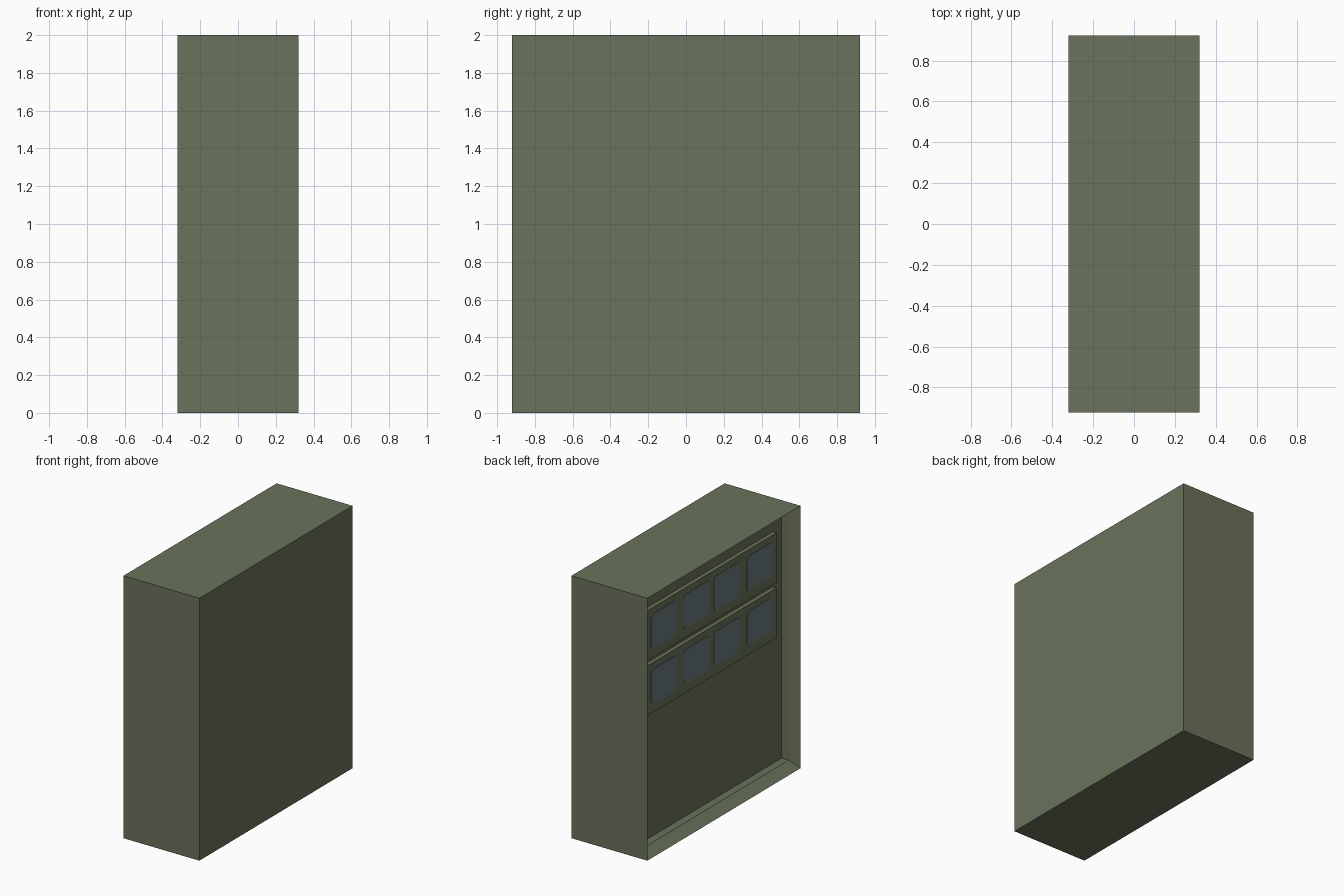
import bpy, bmesh, math

if "Cube" in bpy.data.objects:
    bpy.data.objects.remove(bpy.data.objects["Cube"])

def material(name, rgb):
    m = bpy.data.materials.new(name)
    m.diffuse_color = (*rgb, 1)
    m.use_nodes = True
    m.node_tree.nodes["Principled BSDF"].inputs["Base Color"].default_value = m.diffuse_color
    return m

GREEN = material("olive_green", (0.144, 0.168, 0.105))
GLASS = material("blue_grey_glass", (0.15, 0.198, 0.212))

def make(name, rings, mat):
    """Join a series of matching rings into a closed solid."""
    bm = bmesh.new()
    loops = [[bm.verts.new(p) for p in r] for r in rings]
    n = len(loops[0])
    for a, b in zip(loops, loops[1:]):
        for i in range(n):
            j = (i + 1) % n
            bm.faces.new((a[i], a[j], b[j], b[i]))
    bm.faces.new(loops[0])
    bm.faces.new(loops[-1])
    bmesh.ops.recalc_face_normals(bm, faces=bm.faces)
    me = bpy.data.meshes.new(name)
    bm.to_mesh(me)
    bm.free()
    me.materials.append(mat)
    ob = bpy.data.objects.new(name, me)
    bpy.context.collection.objects.link(ob)
    return ob

def rect(x, y0, y1, z0, z1):
    return [(x, y0, z0), (x, y1, z0), (x, y1, z1), (x, y0, z1)]

def rounded(x, yc, zc, hw, hh, r, seg=3):
    pts = []
    for k, (sy, sz) in enumerate(((1, 1), (-1, 1), (-1, -1), (1, -1))):
        for i in range(seg + 1):
            a = math.pi / 2 * (k + i / seg)
            pts.append((x, yc + sy * (hw - r) + r * math.cos(a),
                        zc + sz * (hh - r) + r * math.sin(a)))
    return pts

# Housing: block with a splayed frame and straight recess on the -x side
BACK = -0.185
FACE = -0.216
inner = (-0.887, 0.887, 0.055, 1.945)
make("housing", [rect(0.32, -0.922, 0.922, 0, 2),
                 rect(-0.32, -0.922, 0.922, 0, 2),
                 rect(-0.244, *inner),
                 rect(BACK, *inner)], GREEN)

# Two raised panels, each with four rounded panes
for row, zc in enumerate((1.63, 1.21)):
    make(f"panel_{row}", [rect(BACK + 0.005, -0.78, 0.78, zc - 0.19, zc + 0.19),
                          rect(FACE, -0.78, 0.78, zc - 0.19, zc + 0.19)], GREEN)
    for col, yc in enumerate((-0.575, -0.18, 0.18, 0.575)):
        make(f"pane_{row}_{col}",
             [rounded(FACE + 0.002, yc, zc + 0.01, 0.155, 0.13, 0.03),
              rounded(FACE - 0.003, yc, zc + 0.01, 0.155, 0.13, 0.03)], GLASS)
